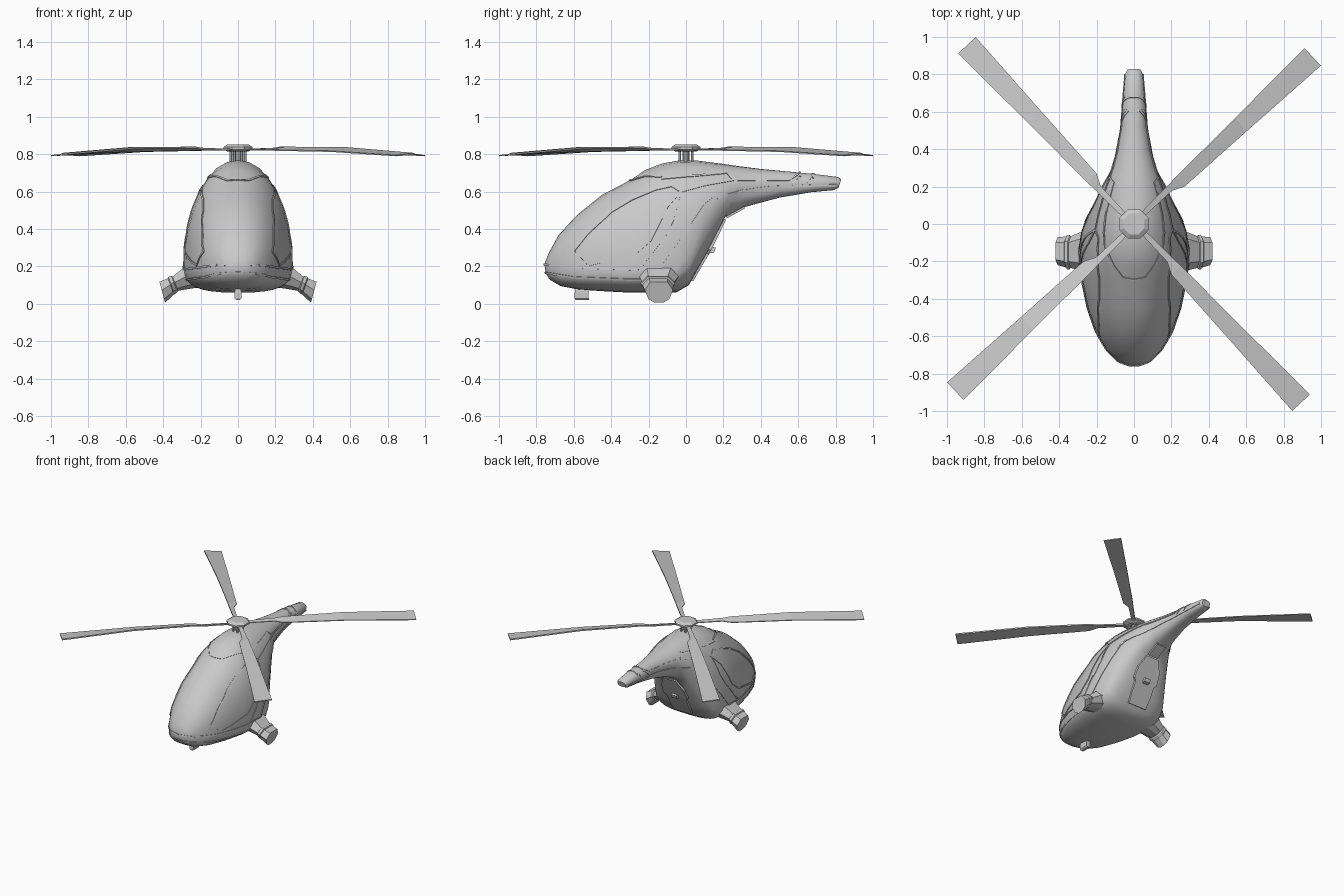
import bpy, bmesh, math
from mathutils import Vector
from mathutils.bvhtree import BVHTree

if "Cube" in bpy.data.objects:
    bpy.data.objects.remove(bpy.data.objects["Cube"])

GREY = bpy.data.materials.new("plain grey")
GREY.diffuse_color = (.588, .588, .588, 1)
GREY.use_nodes = True
GREY.node_tree.nodes["Principled BSDF"].inputs["Base Color"].default_value = GREY.diffuse_color


def finish(bm, name, smooth=None):
    bmesh.ops.recalc_face_normals(bm, faces=bm.faces)
    me = bpy.data.meshes.new(name)
    bm.to_mesh(me)
    bm.free()
    ob = bpy.data.objects.new(name, me)
    bpy.context.collection.objects.link(ob)
    me.materials.append(GREY)
    if smooth:
        bpy.ops.object.select_all(action='DESELECT')
        ob.select_set(True)
        bpy.context.view_layer.objects.active = ob
        bpy.ops.object.shade_smooth_by_angle(angle=math.radians(smooth))
    return ob


def loft(name, rings, smooth=None):
    bm = bmesh.new()
    rows = [[bm.verts.new(p) for p in r] for r in rings]
    n = len(rows[0])
    for a, b in zip(rows, rows[1:]):
        for i in range(n):
            j = (i + 1) % n
            bm.faces.new((a[i], a[j], b[j], b[i]))
    bm.faces.new(rows[0])
    bm.faces.new(rows[-1])
    return finish(bm, name, smooth)


def spow(v, e):
    return math.copysign(abs(v) ** e, v)


# Hull: leaning oval sections, each top y, top z, bottom y, bottom z,
# height fraction of the widest point, half width
HULL = [
    (-.757, .212, -.75, .165, .5, .04), (-.735, .27, -.73, .13, .45, .09),
    (-.68, .37, -.67, .095, .35, .147), (-.58, .478, -.58, .078, .28, .203),
    (-.45, .582, -.45, .068, .23, .248), (-.29, .666, -.3, .06, .2, .28),
    (-.22, .715, -.23, .06, .19, .288), (-.13, .75, -.14, .06, .18, .292),
    (-.03, .768, -.05, .062, .19, .282), (.06, .766, .015, .1, .25, .26),
    (.13, .757, .066, .19, .35, .226), (.2, .748, .118, .28, .45, .19),
    (.27, .738, .163, .37, .5, .155), (.33, .73, .21, .465, .5, .125),
    (.41, .72, .31, .517, .5, .098), (.52, .71, .5, .568, .5, .07),
    (.68, .695, .67, .597, .5, .058), (.815, .678, .79, .608, .5, .047),
    (.83, .665, .815, .62, .5, .035),
]


def hull_ring(yt, zt, yb, zb, f, hw, n=32):
    top, bot = Vector((0, yt, zt)), Vector((0, yb, zb))
    low = 3.2 if 0 < yb < .25 else 2.7
    pts = []
    for i in range(n):
        a = 2 * math.pi * i / n
        c, s = math.cos(a), math.sin(a)
        e = 2 / (2.1 if s >= 0 else low)
        v = f + (1 - f if s >= 0 else f) * spow(s, e)
        p = bot.lerp(top, v)
        pts.append((hw * spow(c, e), p.y, p.z))
    return pts


hull = loft("hull", [hull_ring(*r) for r in HULL], smooth=35)
bm = bmesh.new()
bm.from_mesh(hull.data)
TREE = BVHTree.FromBMesh(bm)
bm.free()


def seam(name, pts, start, width=.011):
    """Thin mirrored strip laid on the hull; start maps a 2D point to a ray."""
    path = []
    for a, b in zip(pts, pts[1:]):
        a, b = Vector(a), Vector(b)
        k = max(1, int((b - a).length / .02))
        path += [a.lerp(b, i / k) for i in range(k)]
    path.append(Vector(pts[-1]))
    hits = []
    for p in path:
        o, d = start(p)
        loc, nor, _, _ = TREE.ray_cast(Vector(o), Vector(d))
        if loc:
            hits.append((loc, nor if nor.dot(Vector(d)) < 0 else -nor))
    bm = bmesh.new()
    for side in (1, -1):
        prev = None
        for i, (p, n) in enumerate(hits):
            t = hits[min(i + 1, len(hits) - 1)][0] - hits[max(i - 1, 0)][0]
            w = n.cross(t).normalized() * width / 2
            c = p + n * .003
            cur = [bm.verts.new((q.x * side, q.y, q.z)) for q in (c - w, c + w)]
            if prev:
                bm.faces.new((prev[0], prev[1], cur[1], cur[0]))
            prev = cur
    ob = finish(bm, name)
    mod = ob.modifiers.new("thickness", 'SOLIDIFY')
    mod.thickness, mod.offset = .004, 0
    return ob


def from_side(p):
    return (2, p.x, p.y), (-1, 0, 0)


def from_top(p):
    return (p.x, p.y, 2), (0, 0, -1)


def from_front(p):
    return (p.x, -2, p.y), (0, 1, 0)


# Panel seams
seam("window_seam", [(-.6, .28), (-.53, .37), (-.4, .49), (-.29, .556), (-.165, .61),
                     (-.075, .63), (-.03, .6), (-.1, .52), (-.19, .34), (-.27, .27),
                     (-.53, .205), (-.6, .28)], from_side)
seam("door_rear_seam", [(-.03, .6), (-.07, .45), (-.11, .37), (-.24, .2)], from_side)
seam("belt_seam", [(-.71, .207), (-.55, .193), (-.3, .185), (-.13, .195), (-.02, .35),
                   (.1, .53), (.14, .56), (.3, .605), (.45, .625), (.6, .63),
                   (.8, .635)], from_side)
seam("lower_belt_seam", [(-.71, .16), (-.6, .142), (-.3, .13), (-.22, .13)], from_side)
seam("nose_seam", [(0, .21), (.05, .21), (.11, .207)], from_front)
seam("nose_lower_seam", [(0, .167), (.05, .166), (.11, .16)], from_front)
seam("flank_seam", [(-.03, .6), (.1, .635), (.26, .663), (.55, .663), (.605, .695)],
     from_side)
seam("hood_seam", [(-.13, .668), (0, .68), (.22, .7), (.25, .663)], from_side)
seam("hood_front_seam", [(0, -.3), (.06, -.285), (.11, -.22), (.148, -.13)], from_top)
for i, y in enumerate((.61, .68)):
    seam(f"tail_seam_{i}", [(0, y), (.05, y)], from_top)
    seam(f"tail_side_seam_{i}", [(y - .055, .63), (y, .69)], from_side)

# Raised rear hatch following the slope of the back: y, z, half width
HATCH = [(.028, .125, .085), (.066, .19, .092), (.112, .27, .092), (.124, .292, .112),
         (.163, .37, .105), (.205, .455, .06)]
loft("rear_hatch", [[(-w, y - .03, z + .015), (w, y - .03, z + .015),
                     (w - .006, y + .01, z - .005), (-w + .006, y + .01, z - .005)]
                    for y, z, w in HATCH])
loft("hatch_upper_strip", [[(-.045, y, z + .03), (.045, y, z + .03),
                            (.04, y + .003, z - .008), (-.04, y + .003, z - .008)]
                           for y, z in ((.215, .465), (.31, .517))])
loft("hatch_handle", [[(x, .125, .27), (x, .15, .275), (x, .16, .3), (x, .14, .305)]
                      for x in (-.025, .025)])

# Landing stubs: eight-sided rings from hull to foot
# top x, top z, bottom x, bottom z, y centre, y half width
STUB = [
    (.23, .205, .18, .09, -.145, .112), (.295, .19, .25, .082, -.145, .105),
    (.35, .145, .32, .07, -.15, .085), (.356, .15, .325, .062, -.15, .092),
    (.372, .144, .338, .052, -.15, .092), (.375, .136, .343, .05, -.15, .083),
    (.42, .118, .39, .006, -.145, .075),
]
for side, label in ((1, "right"), (-1, "left")):
    rings = []
    for xt, zt, xb, zb, yc, hy in STUB:
        ring = []
        for u, v in ((1, .2), (.6, 1), (-.6, 1), (-1, .2), (-.75, -.65), (-.3, -1),
                     (.3, -1), (.75, -.65)):
            k = (v + 1) / 2
            ring.append((side * (xb + (xt - xb) * k), yc + hy * u, zb + (zt - zb) * k))
        rings.append(ring)
    loft(f"{label}_landing_stub", rings)


def prism(name, rows, sides, cx=0, cy=0, turn=0):
    return loft(name, [[(cx + r * math.cos(turn + 2 * math.pi * i / sides),
                         cy + r * math.sin(turn + 2 * math.pi * i / sides), z)
                        for i in range(sides)] for r, z in rows])


# Nose foot
loft("nose_foot", [[(x, y + dy, z) for x, y in
                    ((-h, -.595), (h, -.595), (h, -.52), (-h, -.52))]
                   for h, z, dy in ((.01, .02, .005), (.018, .03, 0), (.018, .06, 0),
                                    (.013, .1, .01))])

# Rotor mast and hub
prism("mast", [(.02, .74), (.02, .83)], 8)
for i in range(6):
    a = math.pi * i / 3
    prism(f"mast_rod_{i}", [(.008, .75), (.008, .825)], 6, .038 * math.cos(a),
          .038 * math.sin(a))
prism("hub", [(.06, .814), (.085, .825), (.085, .838), (.06, .853)], 8,
      turn=math.pi / 8)

# Rotor blades: distance, leading edge, trailing edge, height, pitch
BLADE = [(.04, -.018, .008, .823, .1), (.27, -.028, .008, .824, .15),
         (.334, -.031, .038, .829, .2), (.78, -.046, .048, .825, .2),
         (1.308, -.066, .062, .797, .08)]
for k in range(4):
    a = math.atan2(.89, .955) + k * math.pi / 2
    d, p = Vector((math.cos(a), math.sin(a), 0)), Vector((math.sin(a), -math.cos(a), 0))
    rings = []
    for s, t0, t1, z, pitch in BLADE:
        rings.append([d * s + p * t + Vector((0, 0, z - t * pitch + h))
                      for t, h in ((t0, .005), (t1, .003), (t1, -.003), (t0, -.005))])
    loft(f"rotor_blade_{k}", rings)
